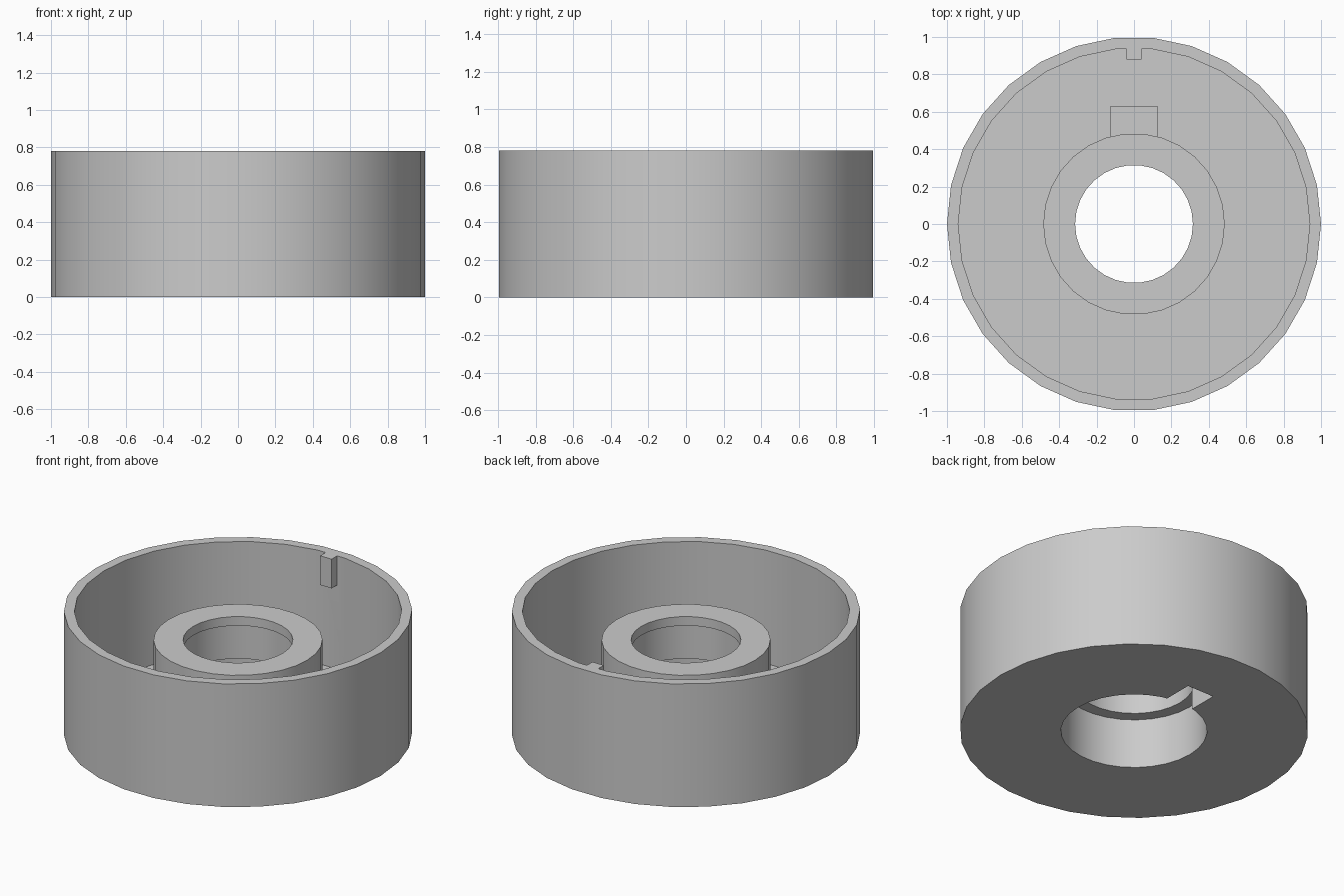
import bpy, bmesh, math

old = bpy.data.objects.get("Cube")
if old:
    bpy.data.objects.remove(old, do_unlink=True)

SIDES = 30
HEIGHT = 0.78
HUB_TOP = 0.595

grey = bpy.data.materials.new("light grey")
grey.use_nodes = True
grey.diffuse_color = (0.6, 0.6, 0.6, 1)
grey.node_tree.nodes["Principled BSDF"].inputs["Base Color"].default_value = (0.6, 0.6, 0.6, 1)


def make_object(name, bm):
    bmesh.ops.recalc_face_normals(bm, faces=bm.faces)
    mesh = bpy.data.meshes.new(name)
    bm.to_mesh(mesh)
    bm.free()
    mesh.materials.append(grey)
    obj = bpy.data.objects.new(name, mesh)
    bpy.context.collection.objects.link(obj)
    return obj


def lathe(name, profile):
    """Revolve a closed radius/height profile around z."""
    bm = bmesh.new()
    rings = []
    for i in range(SIDES):
        a = math.tau * i / SIDES
        rings.append([bm.verts.new((r * math.cos(a), r * math.sin(a), z)) for r, z in profile])
    for i in range(SIDES):
        here, after = rings[i], rings[(i + 1) % SIDES]
        for j in range(len(profile)):
            k = (j + 1) % len(profile)
            bm.faces.new((here[j], after[j], after[k], here[k]))
    return make_object(name, bm)


def block(name, half_x, y0, y1, z0, z1):
    bm = bmesh.new()
    bmesh.ops.create_cube(bm, size=1)
    for v in bm.verts:
        v.co.x *= 2 * half_x
        v.co.y = y1 if v.co.y > 0 else y0
        v.co.z = z1 if v.co.z > 0 else z0
    return make_object(name, bm)


def combine(target, tool, operation):
    mod = target.modifiers.new(tool.name, "BOOLEAN")
    mod.operation = operation
    mod.solver = "EXACT"
    mod.object = tool
    bpy.context.view_layer.objects.active = target
    bpy.ops.object.modifier_apply(modifier=mod.name)
    bpy.data.objects.remove(tool, do_unlink=True)


# Cup wall, floor and stepped hub in one section
cup = lathe("round_cup", [
    (1, 0), (1, HEIGHT), (0.94, HEIGHT), (0.94, 0.0625),    # outer wall
    (0.485, 0.0625), (0.485, HUB_TOP),                      # floor and hub
    (0.315, HUB_TOP), (0.315, 0.538),                       # top lip
    (0.345, 0.538), (0.345, 0.315), (0.42, 0.315), (0.42, 0),  # stepped bore
])

# Keyway housing on the hub, hollowed from below
combine(cup, block("keyway_housing", 0.125, 0.45, 0.63, 0.03, 0.345), "UNION")
combine(cup, block("keyway_slot", 0.094, 0.38, 0.595, -0.1, 0.314), "DIFFERENCE")

# Small locating tab inside the rim
combine(cup, block("rim_tab", 0.04, 0.88, 0.96, HUB_TOP, HEIGHT), "UNION")

bpy.ops.object.select_all(action="DESELECT")
cup.select_set(True)
bpy.context.view_layer.objects.active = cup
bpy.ops.object.shade_smooth_by_angle(angle=math.radians(30))
